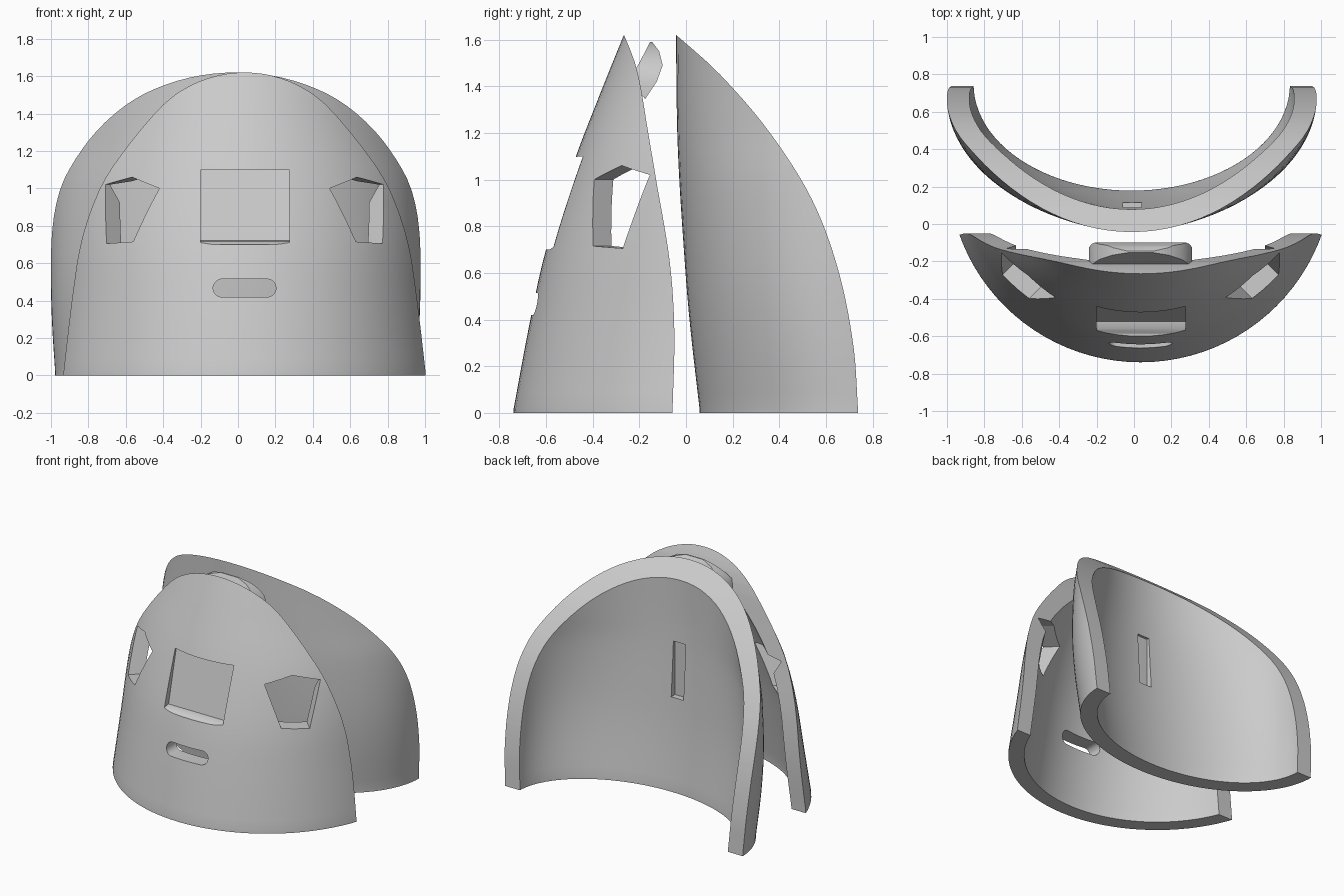
import bpy
import bmesh
from math import sin, cos, pi, radians
from mathutils import Vector

if "Cube" in bpy.data.objects:
    bpy.data.objects.remove(bpy.data.objects["Cube"])

grey = bpy.data.materials.new("plain_grey")
grey.use_nodes = True
grey.diffuse_color = (0.6, 0.6, 0.6, 1)
grey.node_tree.nodes["Principled BSDF"].inputs["Base Color"].default_value = (0.6, 0.6, 0.6, 1)


def curve_at(keys, z):
    """Smooth interpolation through (height, value) keys, clamped at the ends."""
    if z <= keys[0][0]:
        return keys[0][1]
    if z >= keys[-1][0]:
        return keys[-1][1]
    slope = []
    for i in range(len(keys)):
        a, b = keys[max(i - 1, 0)], keys[min(i + 1, len(keys) - 1)]
        slope.append((b[1] - a[1]) / (b[0] - a[0]))
    i = max(k for k in range(len(keys) - 1) if keys[k][0] <= z)
    (z0, v0), (z1, v1) = keys[i], keys[i + 1]
    h = z1 - z0
    t = (z - z0) / h
    return (v0 * (1 + 2 * t) * (1 - t) ** 2 + slope[i] * h * t * (1 - t) ** 2
            + v1 * t * t * (3 - 2 * t) - slope[i + 1] * h * t * t * (1 - t))


def make_object(name, bm):
    bmesh.ops.recalc_face_normals(bm, faces=bm.faces)
    mesh = bpy.data.meshes.new(name)
    bm.to_mesh(mesh)
    bm.free()
    mesh.materials.append(grey)
    obj = bpy.data.objects.new(name, mesh)
    bpy.context.collection.objects.link(obj)
    return obj


def prism(name, points, sweep):
    """Solid made by sweeping a flat outline along a vector."""
    bm = bmesh.new()
    face = bm.faces.new([bm.verts.new(p) for p in points])
    moved = bmesh.ops.extrude_face_region(bm, geom=[face])["geom"]
    bmesh.ops.translate(bm, vec=Vector(sweep),
                        verts=[v for v in moved if isinstance(v, bmesh.types.BMVert)])
    return make_object(name, bm)


def combine(target, cutter, operation):
    """Apply a boolean and drop the cutter."""
    cutter.hide_render = True
    mod = target.modifiers.new("cut", "BOOLEAN")
    mod.operation, mod.solver, mod.object = operation, "EXACT", cutter
    bpy.context.view_layer.objects.active = target
    bpy.ops.object.modifier_apply(modifier=mod.name)
    bpy.data.objects.remove(cutter)


def smooth(obj):
    bpy.ops.object.select_all(action="DESELECT")
    obj.select_set(True)
    bpy.context.view_layer.objects.active = obj
    bpy.ops.object.shade_smooth_by_angle(angle=radians(30))


def shell(name, cx, front, half_width, depth, rim, wall):
    """Curved wall of elliptic sections, trimmed by a rim curve seen from the side."""
    bm = bmesh.new()
    rows, cols, top = 26, 56, 1.75
    grid = []
    for r in range(rows + 1):
        z = -0.05 + (top + 0.05) * r / rows
        f, a, b = (curve_at(k, z) for k in (front, half_width, depth))
        ring = []
        for inset, direction in ((0, 1), (wall, -1)):
            for c in range(cols + 1):
                t = direction * radians(105) * (2 * c / cols - 1)
                ring.append(bm.verts.new((cx + (a - inset) * sin(t),
                                          f + b - (b - inset) * cos(t), z)))
        grid.append(ring)
    n = len(grid[0])
    for low, high in zip(grid, grid[1:]):
        for i in range(n):
            j = (i + 1) % n
            bm.faces.new((low[i], low[j], high[j], high[i]))
    for ring in (grid[0], grid[-1]):
        for c in range(cols):
            bm.faces.new((ring[c], ring[c + 1], ring[n - 2 - c], ring[n - 1 - c]))
    obj = make_object(name, bm)
    steps = 32
    side = [(-1.5, curve_at(rim, 1.72 * i / steps), 1.72 * i / steps) for i in range(steps + 1)]
    side += [(-1.5, -2, 1.72), (-1.5, -2, 0)]
    combine(obj, prism("rim_cutter", side, (3, 0, 0)), "INTERSECT")
    return obj


# Front shell
MID = 0.035
front_face = [(0, -0.742), (0.4, -0.667), (0.7, -0.6), (1.09, -0.475), (1.35, -0.375),
              (1.62, -0.266), (1.75, -0.21)]
radius = [(0, 1.03), (0.4, 1.0), (1.0, 0.98), (1.2, 0.9), (1.4, 0.8), (1.75, 0.7)]
front_rim = [(0, -0.058), (0.35, -0.05), (0.65, -0.07), (1.01, -0.13), (1.2, -0.162),
             (1.47, -0.21), (1.62, -0.266), (1.75, -0.33)]
front_shell = shell("front_shell", MID, front_face, radius, radius, front_rim, 0.11)

# Eye holes
eye = [(-0.186, 1.02), (0, 1.06), (0.186, 1.0), (0.09, 0.715), (-0.1, 0.705)]
s = 0.7071
for side in (-1, 1):
    outline = [(MID + side * (0.595 - u * s + 0.3 * s), -0.27 - u * s - 0.3 * s, z)
               for u, z in eye]
    combine(front_shell, prism("eye_cutter", outline, (-side * 0.6 * s, 0.6 * s, 0)), "DIFFERENCE")

# Mouth slot
slot = []
for i in range(24):
    t = 2 * pi * (i + 0.5) / 24
    slot.append((MID + (0.12 if cos(t) > 0 else -0.12) + 0.048 * cos(t), -1, 0.467 + 0.048 * sin(t)))
combine(front_shell, prism("mouth_cutter", slot, (0, 0.7, 0)), "DIFFERENCE")

# Square forehead recess
recess = [(-0.2, -0.9, 1.07), (-0.2, -0.43, 1.1), (-0.2, -0.52, 0.72), (-0.2, -0.56, 0.715),
          (-0.2, -0.585, 0.7), (-0.2, -0.9, 0.69)]
combine(front_shell, prism("recess_cutter", recess, (0.475, 0, 0)), "DIFFERENCE")
smooth(front_shell)

# Arched tab behind the top of the front shell
profile = [(-1, -0.15, 1.597), (-1, -0.115, 1.55), (-1, -0.1, 1.49), (-1, -0.125, 1.42),
           (-1, -0.175, 1.345), (-1, -0.21, 1.39), (-1, -0.23, 1.45), (-1, -0.2, 1.5)]
tab = prism("top_tab", profile, (2, 0, 0))
half_arch = [(0.275, 1.3), (0.275, 1.42), (0.262, 1.47), (0.22, 1.52), (0.15, 1.565), (0.07, 1.59)]
arch = [(MID + x, -0.5, z) for x, z in half_arch] + [(MID - x, -0.5, z) for x, z in half_arch[::-1]]
combine(tab, prism("arch_cutter", arch, (0, 1, 0)), "INTERSECT")
smooth(tab)

# Back shell
back_face = [(0, 0.06), (0.35, 0.02), (0.6, -0.002), (1.13, -0.035), (1.62, -0.043), (1.75, -0.043)]
back_width = [(0, 0.965), (0.3, 0.983), (0.6, 0.99), (1.2, 0.99), (1.75, 0.96)]
back_depth = [(0, 0.69), (0.6, 0.69), (1.0, 0.78), (1.2, 0.88), (1.42, 0.95), (1.75, 1.0)]
back_rim = [(0, 0.738), (0.29, 0.717), (0.614, 0.652), (0.914, 0.54), (1.2, 0.36),
            (1.45, 0.146), (1.62, -0.043), (1.75, -0.2)]
back_shell = shell("back_shell", -0.012, back_face, back_width, back_depth, back_rim, 0.12)

# Blind slot on the inside of the back shell
pocket = [(-0.06, 0.07, 0.66), (0.04, 0.07, 0.66), (0.04, 0.07, 1.06), (-0.06, 0.07, 1.06)]
combine(back_shell, prism("pocket_cutter", pocket, (0, 0.3, 0)), "DIFFERENCE")
smooth(back_shell)
